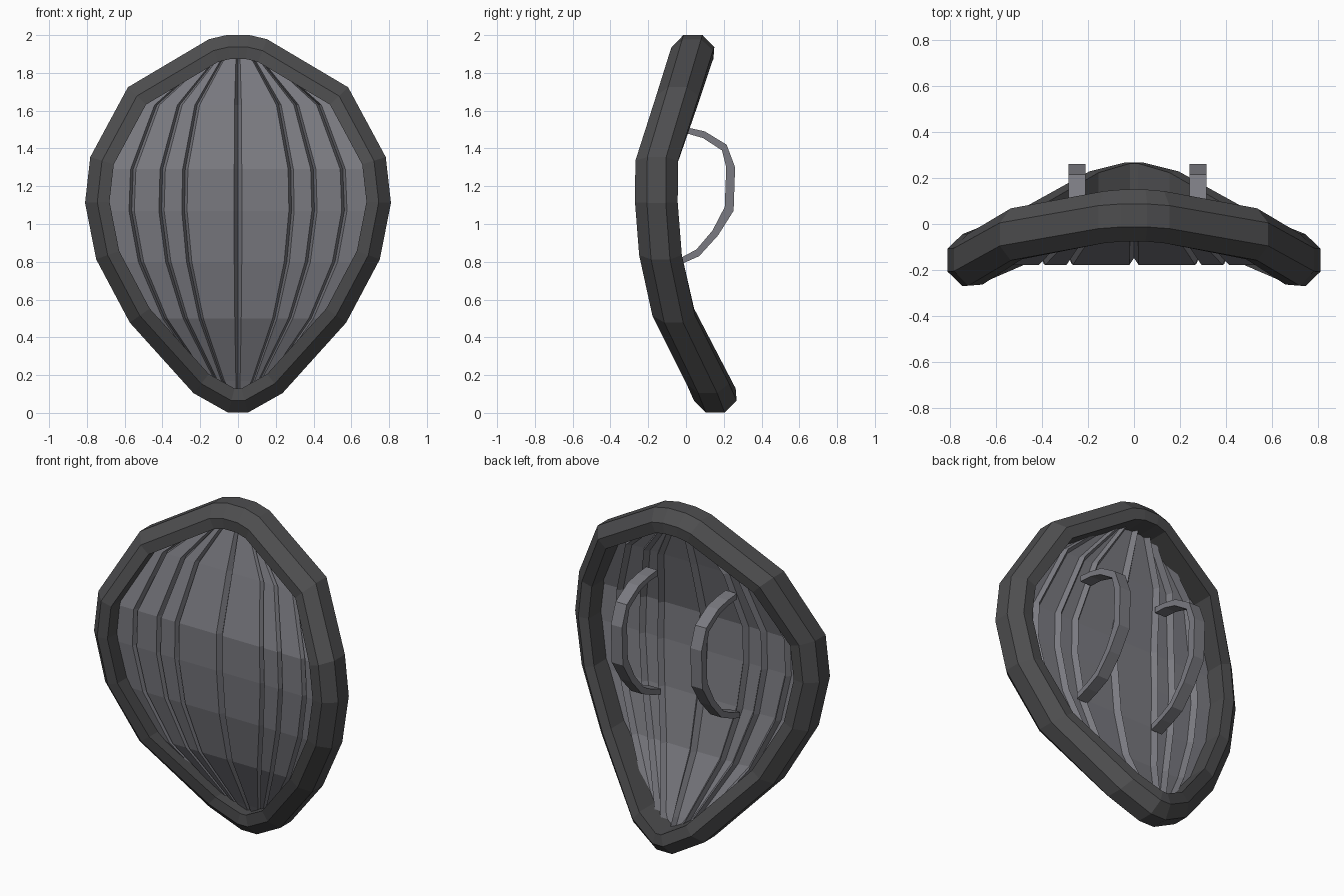
import bpy, bmesh, math
from mathutils import Vector

if "Cube" in bpy.data.objects:
    bpy.data.objects.remove(bpy.data.objects["Cube"])


def material(name, rgb):
    m = bpy.data.materials.new(name)
    m.diffuse_color = (*rgb, 1)
    m.use_nodes = True
    m.node_tree.nodes["Principled BSDF"].inputs["Base Color"].default_value = m.diffuse_color
    return m


dark = material("dark grey metal", (0.075, 0.075, 0.078))
light = material("blue grey metal", (0.195, 0.195, 0.218))

# Half centre line of the rim: x (half width), y (bend), z
HALF = [(0.035, 0.155, 0.065), (0.195, 0.115, 0.155), (0.52, -0.065, 0.515),
        (0.69, -0.135, 0.835), (0.745, -0.157, 1.115), (0.72, -0.155, 1.335),
        (0.535, -0.045, 1.678), (0.13, 0.03, 1.918), (0.05, 0.037, 1.937)]


def make(name, verts, faces, mat):
    me = bpy.data.meshes.new(name)
    me.from_pydata(verts, [], faces)
    bm = bmesh.new()
    bm.from_mesh(me)
    bmesh.ops.recalc_face_normals(bm, faces=bm.faces)
    bm.to_mesh(me)
    bm.free()
    me.materials.append(mat)
    ob = bpy.data.objects.new(name, me)
    bpy.context.collection.objects.link(ob)
    return ob


def at_height(z):
    """Half width and bend of the shield at height z."""
    for a, b in zip(HALF, HALF[1:]):
        if z <= b[2]:
            t = (z - a[2]) / (b[2] - a[2])
            return a[0] + t * (b[0] - a[0]), a[1] + t * (b[1] - a[1])
    return HALF[-1][0], HALF[-1][1]


def grid_faces(rows, cols, closed_rows, closed_cols):
    return [(r * cols + c, r * cols + (c + 1) % cols,
             (r + 1) % rows * cols + (c + 1) % cols, (r + 1) % rows * cols + c)
            for r in range(rows if closed_rows else rows - 1)
            for c in range(cols if closed_cols else cols - 1)]


# Rim: section with bevelled outer corners, swept around the closed outline
path = [Vector(p) for p in HALF] + [Vector((-x, y, z)) for x, y, z in reversed(HALF)]
section = [(0.064, -0.05), (0.0, -0.113), (-0.064, -0.108),
           (-0.064, 0.108), (0.0, 0.113), (0.064, 0.05)]
verts = []
for i, p in enumerate(path):
    d1 = p - path[i - 1]
    d2 = path[(i + 1) % len(path)] - p
    n1 = Vector((d1.z, 0, -d1.x)).normalized()
    n2 = Vector((d2.z, 0, -d2.x)).normalized()
    n = (n1 + n2).normalized()
    n = n / max(n.dot(n1), 0.6)
    verts += [p + n * o + Vector((0, d, 0)) for o, d in section]
make("rim", verts, grid_faces(len(path), 6, True, True), dark)

# Panel: bent sheet with V grooves that fan out from the tips
ratios = [-0.765, -0.55, -0.385, 0.0, 0.385, 0.55, 0.765]
levels = [0.1, 0.17, 0.5, 0.8, 1.07, 1.29, 1.63, 1.86, 1.91]
verts = []
for z in levels:
    w, y = at_height(z)
    y -= 0.022
    narrow = min(1, 0.35 + w)
    row = [(-w, y, z)]
    for r in ratios:
        g = (0.02 if r == 0 else 0.014) * narrow
        row += [(r * w - g, y, z), (r * w, y + 0.03, z), (r * w + g, y, z)]
    verts += row + [(w, y, z)]
panel = make("ribbed_panel", verts,
             grid_faces(len(levels), len(ratios) * 3 + 2, False, False), light)
solid = panel.modifiers.new("thickness", "SOLIDIFY")
solid.thickness = 0.012
if panel.data.polygons[0].normal.y > 0:
    solid.offset = 1

# Handles: two flat straps bowed out behind the panel
outer = [(-0.075, 1.518), (0.01, 1.51), (0.1, 1.49), (0.215, 1.42), (0.26, 1.3),
         (0.252, 1.07), (0.17, 0.94), (0.07, 0.83), (-0.02, 0.79), (-0.105, 0.76)]
inner = [(-0.075, 1.483), (0.01, 1.478), (0.09, 1.455), (0.19, 1.39), (0.213, 1.3),
         (0.205, 1.09), (0.14, 0.965), (0.055, 0.865), (-0.02, 0.825), (-0.105, 0.795)]
for side, cx in (("left", -0.248), ("right", 0.279)):
    verts = []
    for (yo, zo), (yi, zi) in zip(outer, inner):
        a, b = cx - 0.037, cx + 0.037
        verts += [(a, yo, zo), (b, yo, zo), (b, yi, zi), (a, yi, zi)]
    n = len(outer)
    faces = grid_faces(n, 4, False, True)
    faces += [(0, 1, 2, 3), tuple(range(4 * n - 4, 4 * n))]
    make(side + "_handle", verts, faces, light)
